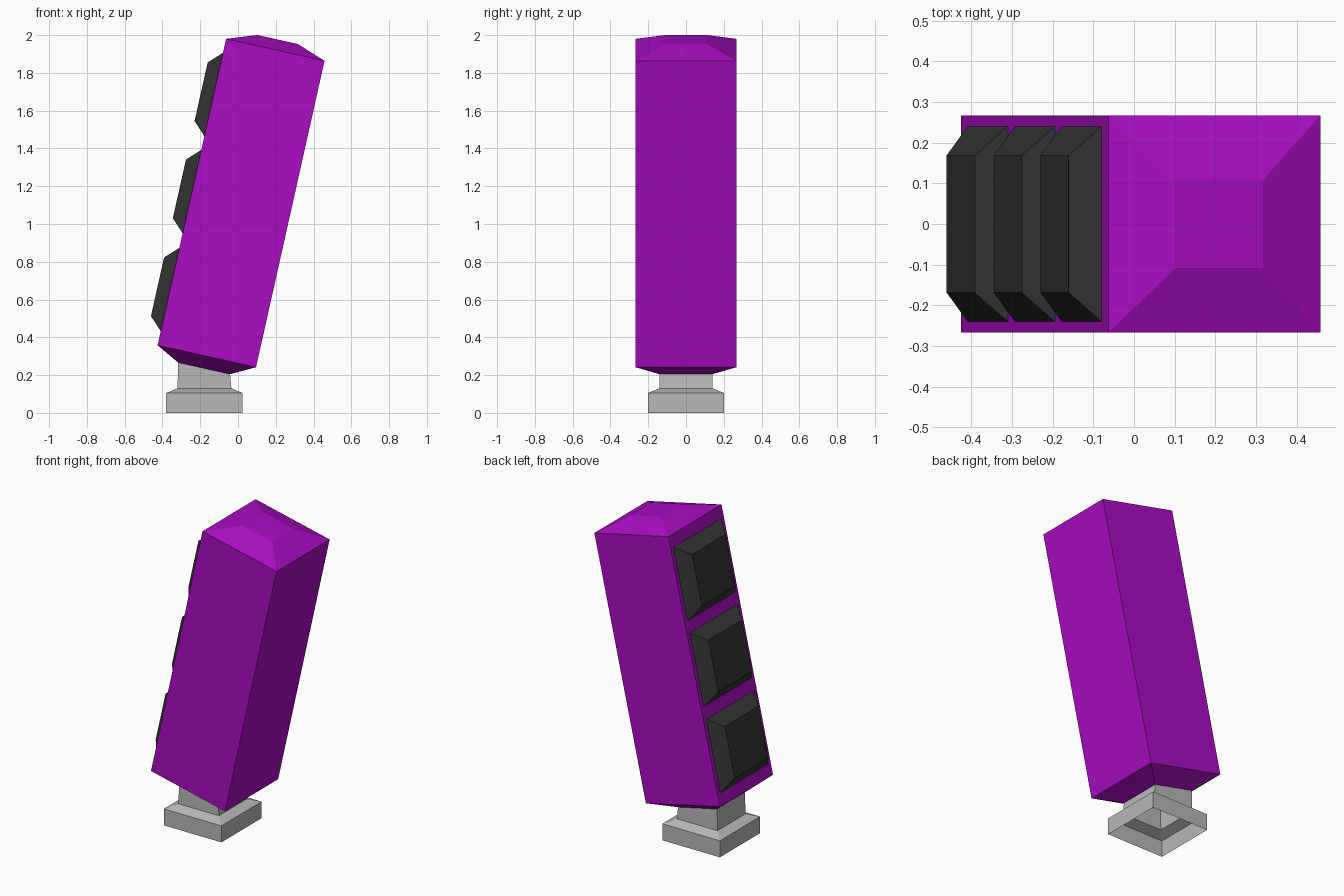
import bpy
import bmesh
import math
from mathutils import Matrix, Vector

if "Cube" in bpy.data.objects:
    bpy.data.objects.remove(bpy.data.objects["Cube"])


def material(name, rgb):
    m = bpy.data.materials.new(name)
    m.diffuse_color = (*rgb, 1.0)
    m.use_nodes = True
    m.node_tree.nodes["Principled BSDF"].inputs["Base Color"].default_value = m.diffuse_color
    return m


purple = material("purple", (0.40, 0.004, 0.54))
grey = material("grey", (0.48, 0.48, 0.48))
dark = material("dark lens", (0.034, 0.034, 0.034))

# Leaning frame of the housing: origin at the bottom of its straight sides
LEAN = Matrix.Translation((-0.165, 0, 0.30)) @ Matrix.Rotation(math.radians(12.6), 4, 'Y')


def ring(cx, hx, hy, z):
    """Rectangle of four points, counter-clockwise from above."""
    return [Vector((cx + sx * hx, sy * hy, z))
            for sx, sy in ((-1, -1), (1, -1), (1, 1), (-1, 1))]


def loft(name, rings, mat, cap_top):
    """Skin a stack of rectangles; the bottom stays open."""
    bm = bmesh.new()
    loops = [[bm.verts.new(p) for p in r] for r in rings]
    for a, b in zip(loops, loops[1:]):
        for i in range(4):
            j = (i + 1) % 4
            bm.faces.new((a[i], a[j], b[j], b[i]))
    if cap_top:
        bm.faces.new(loops[-1])
    me = bpy.data.meshes.new(name)
    bm.to_mesh(me)
    bm.free()
    me.materials.append(mat)
    ob = bpy.data.objects.new(name, me)
    bpy.context.collection.objects.link(ob)
    return ob


# Housing with shallow tapered ends
collar = ring(0, 0.141, 0.14, -0.066)
housing = [collar, ring(0, 0.267, 0.267, 0),
           ring(0, 0.267, 0.267, 1.662), ring(0, 0.11, 0.108, 1.718)]
loft("housing", [[LEAN @ p for p in r] for r in housing], purple, True)

# Stepped foot and neck, meeting the slanted collar of the housing
loft("foot_and_neck", [ring(-0.1775, 0.2025, 0.202, 0), ring(-0.1775, 0.2025, 0.202, 0.105),
                       ring(-0.1775, 0.1425, 0.141, 0.13), [LEAN @ p for p in collar]],
     grey, False)

# Three bevelled lenses on the left face
TO_FACE = Matrix.Rotation(math.radians(-90), 4, 'Y')   # local z -> -x, local x -> +z
for label, height in (("lower", 0.302), ("middle", 0.833), ("upper", 1.36)):
    place = LEAN @ Matrix.Translation((0, 0, height)) @ TO_FACE
    rings = [ring(0, 0.228, 0.242, 0.265), ring(0, 0.159, 0.169, 0.335)]
    loft(label + "_lens", [[place @ p for p in r] for r in rings], dark, True)
